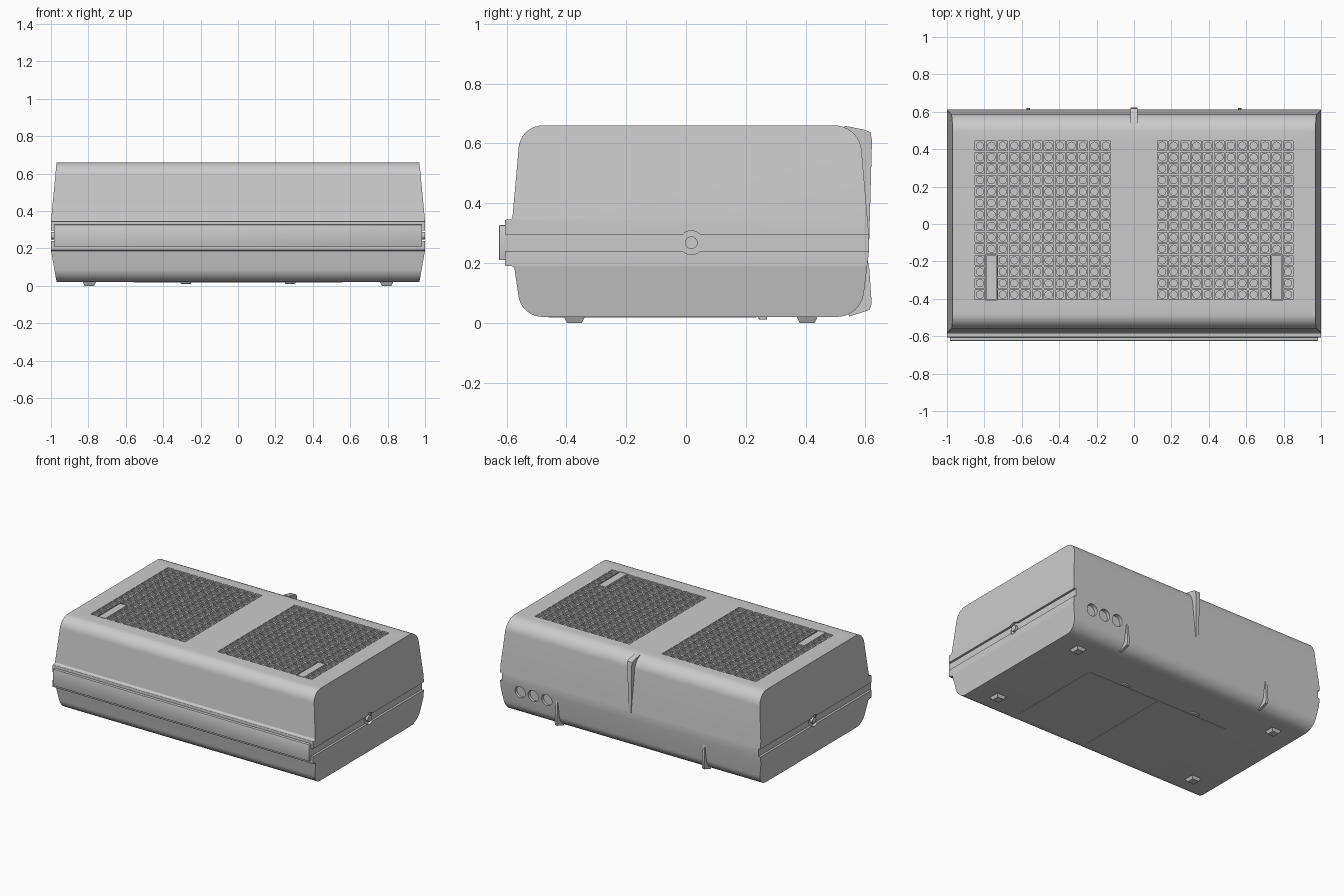
import bpy, bmesh, math
from mathutils import Vector

if "Cube" in bpy.data.objects:
    bpy.data.objects.remove(bpy.data.objects["Cube"])


def finish(name, bm, angle=30):
    bmesh.ops.recalc_face_normals(bm, faces=bm.faces)
    me = bpy.data.meshes.new(name)
    bm.to_mesh(me)
    bm.free()
    ob = bpy.data.objects.new(name, me)
    bpy.context.collection.objects.link(ob)
    smooth(ob, angle)
    return ob


def smooth(ob, angle=30):
    bpy.ops.object.select_all(action='DESELECT')
    ob.select_set(True)
    bpy.context.view_layer.objects.active = ob
    bpy.ops.object.shade_smooth_by_angle(angle=math.radians(angle))


def rounded(points, n=8):
    """Closed (y, z) outline from (y, z, radius) corners."""
    out = []
    for i, (y, z, r) in enumerate(points):
        p = Vector((y, z))
        u = (Vector(points[i - 1][:2]) - p).normalized()
        v = (Vector(points[(i + 1) % len(points)][:2]) - p).normalized()
        if r == 0:
            out.append(p)
            continue
        half = u.angle(v) / 2
        c = p + (u + v).normalized() * r / math.sin(half)
        d = r / math.tan(half)
        a, b = p + u * d - c, p + v * d - c
        out += [c + a.lerp(b, k / n).normalized() * r for k in range(n + 1)]
    return out


def prism(name, outline, half_width, x0=0, cuts=()):
    """Extrude a (y, z) outline along x, with a half width that depends on z."""
    bm = bmesh.new()
    rings = [[bm.verts.new((s, y, z)) for y, z in outline] for s in (-1, 1)]
    n = len(outline)
    for i in range(n):
        j = (i + 1) % n
        bm.faces.new((rings[0][i], rings[0][j], rings[1][j], rings[1][i]))
    bm.faces.new(rings[0])
    bm.faces.new(rings[1])
    for z in cuts:
        geom = bm.verts[:] + bm.edges[:] + bm.faces[:]
        bmesh.ops.bisect_plane(bm, geom=geom, plane_co=(0, 0, z), plane_no=(0, 0, 1))
    for v in bm.verts:
        v.co.x = x0 + v.co.x * half_width(v.co.z)
    return finish(name, bm)


def box(name, lo, hi, bevel=0):
    bm = bmesh.new()
    bmesh.ops.create_cube(bm, size=1)
    for v in bm.verts:
        v.co = [lo[k] + (v.co[k] + .5) * (hi[k] - lo[k]) for k in range(3)]
    if bevel:
        bmesh.ops.bevel(bm, geom=bm.edges[:], offset=bevel, segments=2,
                        profile=.5, affect='EDGES')
    return finish(name, bm)


def cyl(name, loc, r, depth, axis='Z', r2=None, sides=32, spin=0):
    rot = {'X': (0, math.pi / 2, 0), 'Y': (math.pi / 2, 0, 0), 'Z': (0, 0, spin)}[axis]
    bpy.ops.mesh.primitive_cone_add(vertices=sides, radius1=r, radius2=r if r2 is None else r2,
                                    depth=depth, location=loc, rotation=rot)
    ob = bpy.context.object
    ob.name = name
    smooth(ob)
    return ob


# Case body: rounded profile with a front rim, ends tapering away from the middle
def case_width(z):
    if z > .345:
        return 1 - .03 * (z - .345) / .315
    return 1 - .03 * max(0, .19 - z) / .17


profile = rounded([(-.55, .02, .08), (-.575, .19, .012), (-.606, .19, .005),
                   (-.606, .345, .005), (-.581, .345, .012), (-.553, .66, .08),
                   (.58, .66, .09), (.612, .29, 0), (.612, .24, 0), (.585, .02, .09)])
body = prism('case_body', profile, case_width, cuts=(.19, .345))

# Grille layout
PITCH, COLS, ROWS = .0612, 12, 14
X0, Y0, TOP = .12, -.408, .66
X1, Y1 = X0 + COLS * PITCH, Y0 + ROWS * PITCH

# Cutters: side seams, knob recesses, grille pockets, three round sockets
cutters = []
for s in (-1, 1):
    xs = sorted((s * .985, s * 1.1))
    cutters.append(box('seam_cutter', (xs[0], -.7, .24), (xs[1], .7, .295)))
    cutters.append(cyl('recess_cutter', (s * 1.025, .018, .268), .04, .09, 'X'))
    xs = sorted((s * X0, s * X1))
    cutters.append(box('grille_cutter', (xs[0], Y0, TOP - .022), (xs[1], Y1, TOP + .1)))
for x in (.645, .748, .85):
    cutters.append(cyl('socket_cutter', (x, .63, .195), .04, .09, 'Y'))
for c in cutters:
    c.hide_render = True
    bpy.context.view_layer.objects.active = body
    m = body.modifiers.new('cut', 'BOOLEAN')
    m.operation, m.solver, m.object = 'DIFFERENCE', 'EXACT', c
    bpy.ops.object.modifier_apply(modifier=m.name)
    bpy.data.objects.remove(c, do_unlink=True)
smooth(body)


# Speaker grilles: square pits, each with a round hole in its floor
def loop(bm, cx, cy, r, z, square):
    vs = []
    for k in range(16):
        a = k * math.pi / 8
        c, s = math.cos(a), math.sin(a)
        f = r / max(abs(c), abs(s)) if square else r
        vs.append(bm.verts.new((cx + c * f, cy + s * f, z)))
    return vs


for side, label in ((-1, 'left'), (1, 'right')):
    bm = bmesh.new()
    for i in range(COLS):
        for j in range(ROWS):
            if i == COLS - 2 and j < 4:
                continue
            cx, cy = side * (X0 + (i + .5) * PITCH), Y0 + (j + .5) * PITCH
            loops = [loop(bm, cx, cy, PITCH / 2, TOP, True),
                     loop(bm, cx, cy, .0255, TOP, True),
                     loop(bm, cx, cy, .0255, TOP - .009, True),
                     loop(bm, cx, cy, .0195, TOP - .009, False),
                     loop(bm, cx, cy, .0195, TOP - .018, False)]
            for a, b in zip(loops, loops[1:]):
                for k in range(16):
                    q = (k + 1) % 16
                    bm.faces.new((a[k], a[q], b[q], b[k]))
            bm.faces.new(loops[-1])
    bmesh.ops.remove_doubles(bm, verts=bm.verts, dist=1e-5)
    finish(label + '_grille', bm)
    # Plain plate filling part of one grille column
    xs = sorted((side * (X0 + (COLS - 2) * PITCH + .004), side * (X0 + (COLS - 1) * PITCH - .004)))
    box(label + '_grille_plate', (xs[0], Y0 + .004, TOP - .022), (xs[1], Y0 + 4 * PITCH - .004, TOP))

    # Side pivot knob
    cyl(label + '_knob', (side * .982, .018, .268), .021, .034, 'X')
    # Feet
    for y, place in ((-.373, 'front'), (.405, 'back')):
        cyl(f'{label}_{place}_foot', (side * .795, y, .011), .025 * 2 ** .5, .022,
            r2=.036 * 2 ** .5, sides=4, spin=math.pi / 4)
    # Battery door and its catch
    xs = sorted((side * .001, side * .56))
    box(label + '_battery_door', (xs[0], -.46, .0185), (xs[1], .235, .03))
    box(label + '_door_catch', (side * .28 - .028, .243, .011), (side * .28 + .028, .271, .03), .003)
    # Lower rear stand rib
    prism(label + '_rear_rib', [(.606, .22), (.613, .18), (.621, .065), (.614, .043),
                                (.545, .021), (.54, .06)],
          lambda z: .006 + .004 * (.22 - z) / .2, side * .565)

# Upper rear rib, narrowing downwards
prism('rear_centre_rib', [(.53, .659), (.60, .645), (.617, .637), (.622, .61), (.612, .25),
                          (.58, .3), (.54, .6)],
      lambda z: .007 + .012 * max(0, z - .25) / .4)

# Front dial band
box('front_band', (-.985, -.625, .21), (.985, -.59, .327), .003)
